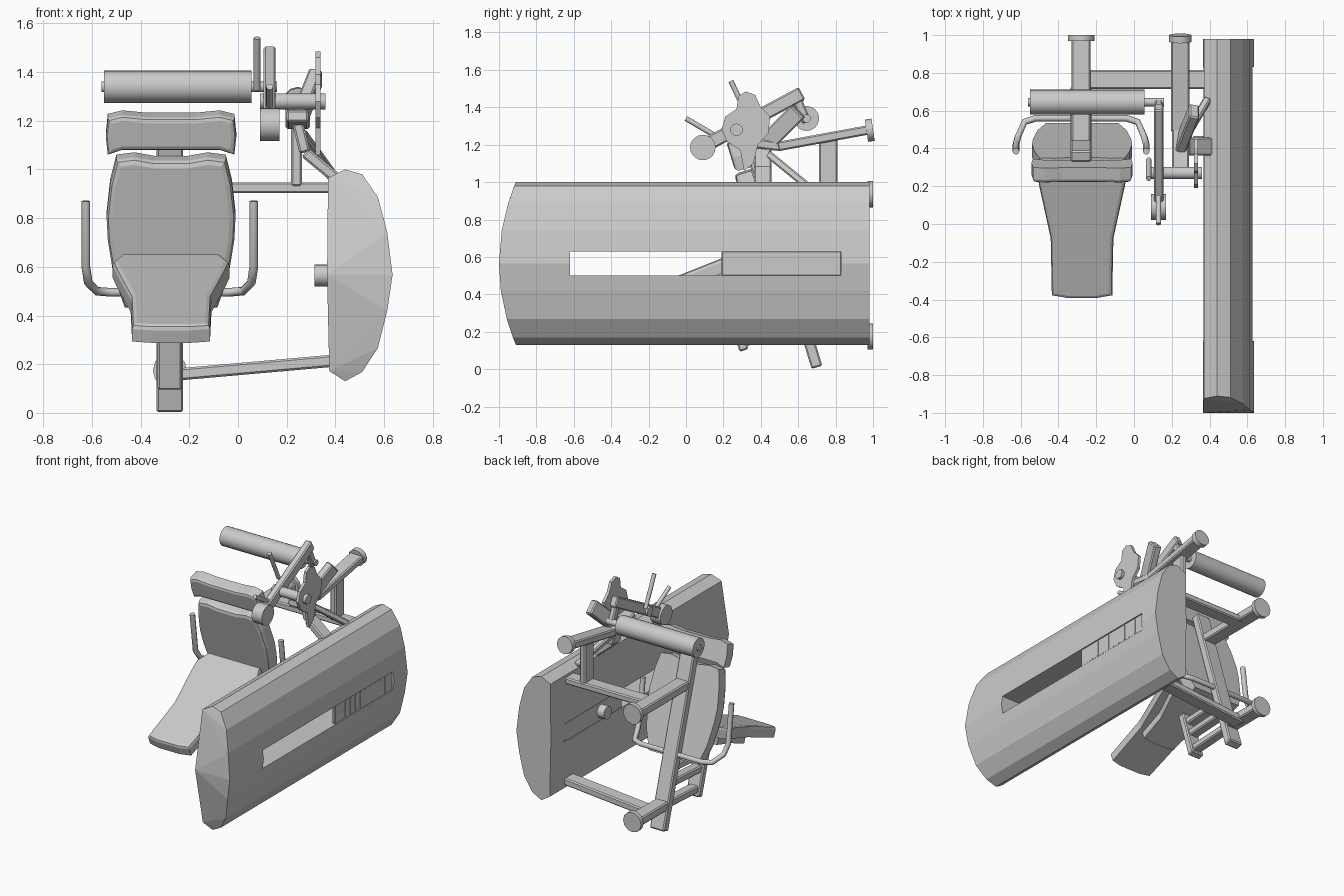
import bpy, bmesh, math
from mathutils import Vector, Matrix

if "Cube" in bpy.data.objects:
    bpy.data.objects.remove(bpy.data.objects["Cube"])

CX = -0.28  # centre line of the seat


def finish(name, bm, smooth=False):
    bmesh.ops.recalc_face_normals(bm, faces=bm.faces)
    me = bpy.data.meshes.new(name)
    bm.to_mesh(me)
    bm.free()
    ob = bpy.data.objects.new(name, me)
    bpy.context.collection.objects.link(ob)
    if smooth:
        bpy.context.view_layer.objects.active = ob
        ob.select_set(True)
        bpy.ops.object.shade_smooth_by_angle(angle=math.radians(35))
        ob.select_set(False)
    return ob


def frame(origin, u, v):
    u, v = Vector(u).normalized(), Vector(v).normalized()
    n = u.cross(v)
    return Matrix.Translation(origin) @ Matrix((u, v, n)).transposed().to_4x4()


def plate(name, pts, depth, mat, bevel=0.0):
    """Outline in the u-v plane, thickened along the normal."""
    bm = bmesh.new()
    f = bm.faces.new([bm.verts.new((a, b, 0)) for a, b in pts])
    r = bmesh.ops.extrude_face_region(bm, geom=[f])
    top = [g for g in r["geom"] if isinstance(g, bmesh.types.BMVert)]
    bmesh.ops.translate(bm, verts=top, vec=(0, 0, depth))
    if bevel:
        rim = [e for e in bm.edges if all(v in top for v in e.verts)]
        bmesh.ops.bevel(bm, geom=rim, offset=bevel, segments=2, profile=0.5, affect='EDGES')
    bm.transform(mat)
    return finish(name, bm)


def bar(name, p, q, w, h, side=(1, 0, 0), bevel=0.008):
    """Square tube from p to q, w wide along side."""
    p, q, side = Vector(p), Vector(q), Vector(side)
    d = (q - p).normalized()
    s = (side - d * side.dot(d)).normalized()
    m = Matrix((s, d.cross(s), d)).transposed().to_4x4()
    bm = bmesh.new()
    bmesh.ops.create_cube(bm, size=1)
    bm.transform(Matrix.Diagonal((w, h, (q - p).length, 1)))
    if bevel:
        bmesh.ops.bevel(bm, geom=bm.edges[:], offset=bevel, segments=1, affect='EDGES')
    bm.transform(Matrix.Translation((p + q) / 2) @ m)
    return finish(name, bm)


def rod(name, p, q, r, n=16):
    p, q = Vector(p), Vector(q)
    bm = bmesh.new()
    bmesh.ops.create_cone(bm, cap_ends=True, segments=n, radius1=r, radius2=r, depth=(q - p).length)
    bm.transform(Matrix.Translation((p + q) / 2) @ (q - p).to_track_quat('Z', 'Y').to_matrix().to_4x4())
    return finish(name, bm, True)


def sym(half):
    """Mirror a half outline (bottom to top on the right)."""
    return half + [(-a, b) for a, b in reversed(half) if a > 1e-6]


# weight shroud: long faceted hull, bowed front end, slot cut through
prof = [(.37, .965), (.44, 1.0), (.51, .98), (.575, .886), (.613, .743), (.635, .566),
        (.613, .42), (.575, .267), (.51, .168), (.44, .13), (.375, .172), (.366, .566)]
bm = bmesh.new()
front = [bm.verts.new((x, -1 + .09 * ((z - .565) / .435) ** 2, z)) for x, z in prof]
back = [bm.verts.new((x, .98, z)) for x, z in prof]
n = len(prof)
for i in range(n):
    j = (i + 1) % n
    bm.faces.new((front[i], front[j], back[j], back[i]))
for ring in (front, back):  # pair the two sides into horizontal strips
    for i in range(5):
        if i == 0:
            bm.faces.new((ring[0], ring[1], ring[2]))
    bm.faces.new((ring[0], ring[2], ring[3]))
    bm.faces.new((ring[0], ring[3], ring[4]))
    bm.faces.new((ring[0], ring[4], ring[11]))
    bm.faces.new((ring[11], ring[4], ring[5]))
    bm.faces.new((ring[11], ring[5], ring[6]))
    bm.faces.new((ring[11], ring[6], ring[10]))
    bm.faces.new((ring[10], ring[6], ring[7]))
    bm.faces.new((ring[10], ring[7], ring[8]))
    bm.faces.new((ring[10], ring[8], ring[9]))
shroud = finish("weight_shroud", bm)
cut = bar("slot_cutter", (.5, -.62, .565), (.5, .83, .565), .5, .13, bevel=0)
cut.hide_render = True
cut.hide_viewport = True
mod = shroud.modifiers.new("slot", 'BOOLEAN')
mod.operation, mod.object, mod.solver = 'DIFFERENCE', cut, 'EXACT'

# slot panel with ribs, inner and outer side, and the adjuster knob
for tag, x in (("outer", .612), ("inner", .378)):
    bar(f"slot_panel_{tag}", (x, .19, .565), (x, .83, .565), .02, .13, bevel=.004)
for i in range(9):
    y = .31 + i * .055
    bar(f"slot_rib_{i}", (.621, y, .51), (.621, y, .62), .006, .012, bevel=0)
rod("adjuster_knob", (.315, .42, .565), (.42, .42, .565), .045)

# leaning upright, seat post and the rungs between them
lean = Vector((0, -.29, .957))
foot = Vector((CX, .70, .01))
bar("main_upright", foot, foot + lean * 1.18, .11, .06)
post = Vector((CX, .31, .10))
bar("seat_post", post, post + lean * .36, .10, .05)
for i, z in enumerate((.17, .30, .40)):
    y = .70 - .3 * z
    bar(f"post_rung_{i}", (CX, y, z), (CX, y - .36, z - .02), .07, .05)

# rear wall tubes with end discs
for tag, z, y0 in (("upper", .935, .40), ("lower", .175, .62)):
    bar(f"rear_tube_{tag}", (CX, y0, z), (CX, .98, z), .10, .06)
    rod(f"rear_disc_{tag}", (CX, .97, z), (CX, 1.0, z), .07, 12)

# cross beams to the shroud
bar("cross_beam_upper", (CX, .765, .925), (.40, .765, .925), .10, .045, (0, 1, 0))
bar("cross_beam_lower", (CX, .765, .155), (.40, .765, .215), .10, .05, (0, 1, 0))
bar("beam_post", (.24, .76, .93), (.24, .76, 1.23), .045, .10)

# overhead support beam and its end disc
bar("support_beam_front", (.245, .27, 1.22), (.245, .51, 1.19), .09, .05)
bar("support_beam_rear", (.245, .49, 1.19), (.245, .98, 1.28), .10, .05)
rod("support_disc", (.245, .965, 1.275), (.245, 1.0, 1.28), .06, 12)

# bent bracket carrying the pivot
bracket = [(.42, .41, .95), (.275, .41, 1.07), (.245, .41, 1.19), (.32, .60, 1.38)]
for i in range(3):
    bar(f"pivot_bracket_{i}", bracket[i], bracket[i + 1], .095 if i < 2 else .055,
        .045 if i < 2 else .10, (0, 1, 0) if i < 2 else (1, 0, 0))
bar("bracket_brace", (.26, .44, 1.15), (.39, .66, .97), .04, .04)

# lobed cam plate
cam = [(.28, 1.46), (.32, 1.485), (.37, 1.465), (.40, 1.40), (.45, 1.35), (.44, 1.26), (.385, 1.20),
       (.36, 1.10), (.31, 1.06), (.29, 1.17), (.22, 1.215), (.19, 1.28), (.21, 1.35), (.27, 1.39)]
plate("cam_plate", cam, .02, frame((.318, 0, 0), (0, 1, 0), (0, 0, 1)))
rod("pivot_hub", (.09, .27, 1.28), (.36, .27, 1.28), .033)

# swing arm with counterweight, grips and chest roller
bar("swing_arm", (.13, .09, 1.19), (.13, .62, 1.475), .05, .075)
rod("counterweight", (.09, .09, 1.185), (.17, .09, 1.185), .068, 20)
rod("arm_grip_upper", (.078, .24, 1.54), (.078, .34, 1.33), .014, 12)
rod("arm_grip_lower", (.13, 0, 1.34), (.13, .17, 1.24), .014, 12)
bar("roller_hanger", (.13, .59, 1.45), (.13, .645, 1.32), .04, .05)
rod("roller_shaft", (-.56, .645, 1.34), (.16, .645, 1.34), .022)
rod("chest_roller", (-.55, .645, 1.34), (.055, .645, 1.34), .066, 24)

# backrest and headrest follow the lean of the upright
m = frame((CX + .005, .445, .75), (1, 0, 0), lean)
plate("backrest", sym([(.19, -.31), (.235, -.18), (.26, -.02), (.265, .08), (.25, .22), (.225, .325),
                       (.15, .335), (.07, .32)]), .095, m, .025)
plate("headrest", sym([(.10, .365), (.20, .365), (.26, .345), (.268, .42), (.26, .50),
                       (.20, .515), (.10, .505)]), .085, m, .02)

# seat, tilted up toward the back, with a base under it
m = frame((CX + .005, -.02 + .03, .51 - .07), (1, 0, 0), (0, .928, .371))
outline = [(.08, -.41), (.16, -.395), (.166, -.07), (.225, .22), (.24, .31), (.20, .40)]
plate("seat", sym(outline), .075, m, .02)
base = [(a * .8, b * .6 + .13) for a, b in outline]
plate("seat_base", sym(base), -.05, m)

# side grips: one bent tube behind the seat
half = [(.345, .385, .87), (.345, .42, .60), (.335, .46, .535), (.30, .54, .50), (.24, .56, .495)]
path = [(CX + a, y, z) for a, y, z in half] + [(CX - a, y, z) for a, y, z in reversed(half)]
cu = bpy.data.curves.new("side_grips", 'CURVE')
cu.dimensions = '3D'
cu.bevel_depth, cu.bevel_resolution, cu.use_fill_caps = .018, 2, True
sp = cu.splines.new('POLY')
sp.points.add(len(path) - 1)
for pt, co in zip(sp.points, path):
    pt.co = (*co, 1)
bpy.context.collection.objects.link(bpy.data.objects.new("side_grips", cu))
